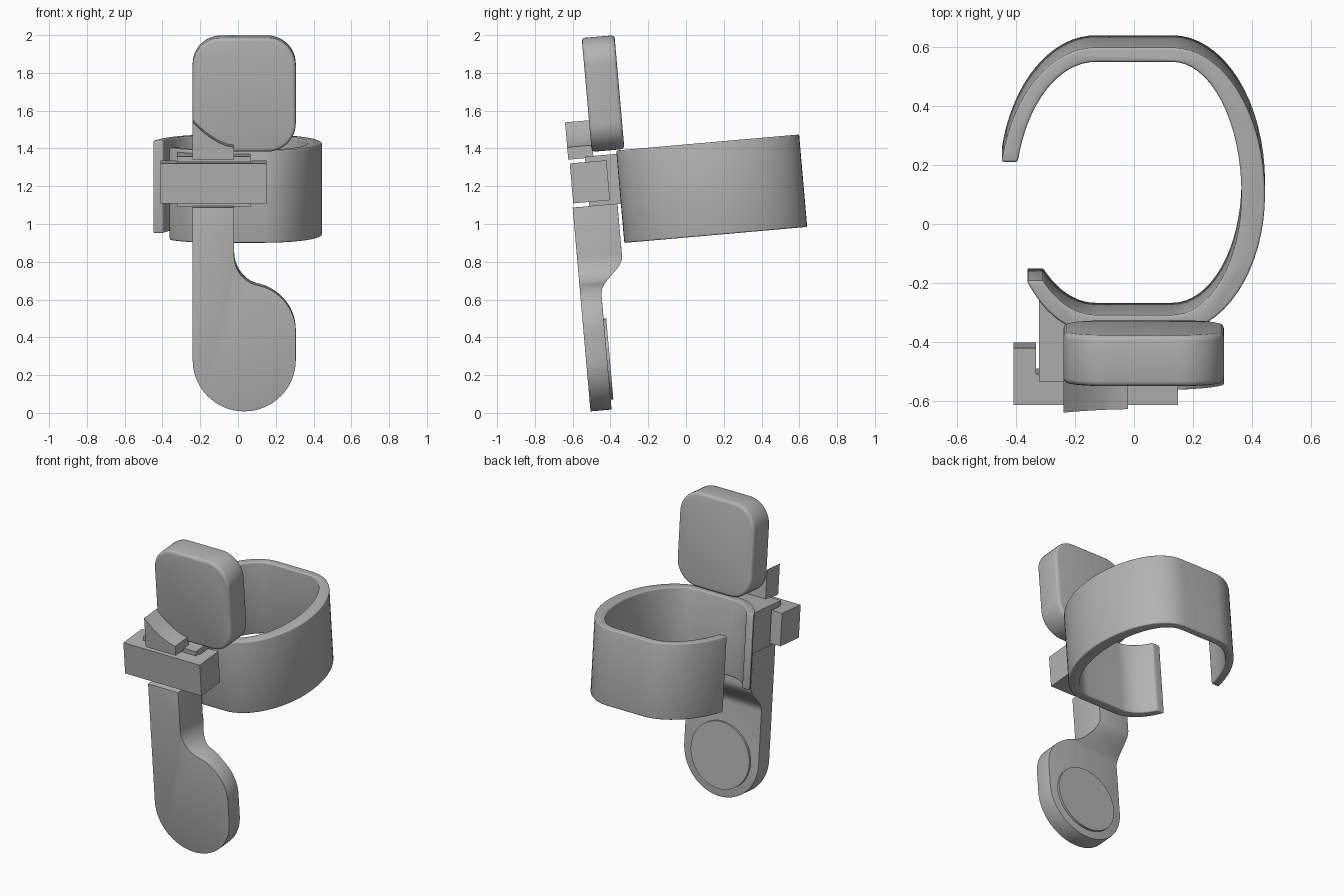
import bpy, bmesh
from math import sin, cos, asin, pi, radians

if "Cube" in bpy.data.objects:
    bpy.data.objects.remove(bpy.data.objects["Cube"])

TILT = radians(5)  # the whole assembly leans about x

grey = bpy.data.materials.new("plain grey")
grey.use_nodes = True
COLOUR = (0.45, 0.45, 0.45, 1)
grey.diffuse_color = COLOUR
grey.node_tree.nodes["Principled BSDF"].inputs["Base Color"].default_value = COLOUR


def arc(cx, cy, rx, ry, start, end, n=16):
    """Points on an elliptical arc, angles in radians."""
    steps = [start + (end - start) * i / n for i in range(n + 1)]
    return [(cx + rx * cos(t), cy + ry * sin(t)) for t in steps]


def prism(name, outline, low, high, axis):
    """Extrude a closed 2D outline along the given axis."""
    place = {"X": lambda a, b, d: (d, a, b),
             "Y": lambda a, b, d: (a, d, b),
             "Z": lambda a, b, d: (a, b, d)}[axis]
    bm = bmesh.new()
    rings = [[bm.verts.new(place(a, b, d)) for a, b in outline] for d in (low, high)]
    bm.faces.new(rings[0])
    bm.faces.new(rings[1])
    n = len(outline)
    for i in range(n):
        j = (i + 1) % n
        bm.faces.new((rings[0][i], rings[0][j], rings[1][j], rings[1][i]))
    bmesh.ops.recalc_face_normals(bm, faces=bm.faces)
    mesh = bpy.data.meshes.new(name)
    bm.to_mesh(mesh)
    bm.free()
    obj = bpy.data.objects.new(name, mesh)
    bpy.context.collection.objects.link(obj)
    mesh.materials.append(grey)
    obj.rotation_euler.x = TILT
    return obj


def activate(obj):
    bpy.ops.object.select_all(action="DESELECT")
    obj.select_set(True)
    bpy.context.view_layer.objects.active = obj


def finish(obj, bevel=0):
    """Round the sharp edges and smooth the curved walls."""
    activate(obj)
    if bevel:
        mod = obj.modifiers.new("rounded edges", "BEVEL")
        mod.width = bevel
        mod.segments = 3
        mod.limit_method = "ANGLE"
        mod.angle_limit = radians(40)
        bpy.ops.object.modifier_apply(modifier=mod.name)
    bpy.ops.object.shade_smooth_by_angle(angle=radians(35))


# Open band: elliptical corners joined by flats at front and back
def band_side(a_back_left, a_right, a_front_left, b_back, b_front):
    x, y = 0.13, 0.225
    first = pi - asin(0.11 / b_back)
    last = -pi + asin(0.295 / b_front)
    return (arc(-x, y, a_back_left, b_back, first, pi / 2)
            + arc(x, y, a_right, b_back, pi / 2, 0)
            + arc(x, y, a_right, b_front, 0, -pi / 2)[1:]
            + arc(-x, y, a_front_left, b_front, -pi / 2, last))


outer = band_side(0.328, 0.315, 0.30, 0.50, 0.472)
inner = band_side(0.273, 0.235, 0.255, 0.451, 0.412)
finish(prism("open_band", outer + inner[::-1], 0.925, 1.416, "Z"), 0.008)

# Upper pad: rounded square plate
R = 0.15
left, right, low, high = -0.24, 0.306, 1.42, 2.025
pad = []
for i, (cx, cz) in enumerate([(right - R, high - R), (left + R, high - R),
                              (left + R, low + R), (right - R, low + R)]):
    pad += arc(cx, cz, R, R, i * pi / 2, (i + 1) * pi / 2, 12)
finish(prism("upper_pad", pad, -0.377, -0.203, "Y"), 0.018)

# Swept wedge in front of the pad
wedge = [(-0.24, 1.39), (-0.24, 1.588), (-0.2, 1.55), (-0.17, 1.525), (-0.14, 1.503),
         (-0.1, 1.48), (-0.06, 1.463), (-0.02, 1.455), (-0.02, 1.39)]
finish(prism("wedge", wedge, -0.504, -0.37, "Y"))

# Slider block, running back to the band wall
slider = [(-0.323, -0.415), (0.066, -0.415), (0.066, -0.22), (-0.2, -0.22),
          (-0.28, -0.15), (-0.323, -0.125)]
finish(prism("slider_block", slider, 1.133, 1.398, "Z"))

# Clamp: front bar with an arm at each end
clamp = [(-0.41, -0.498), (0.15, -0.498), (0.15, -0.303), (0.075, -0.303),
         (0.075, -0.392), (-0.332, -0.392), (-0.332, -0.303), (-0.41, -0.303)]
finish(prism("clamp", clamp, 1.157, 1.369, "Z"))

# Stem and lower paddle: front outline cut by a side profile
outline = ([(-0.24, 1.135)]
           + arc(0.033, 0.325, 0.273, 0.273, pi, 2 * pi, 32)
           + arc(0.056, 0.476, 0.25, 0.25, 0, radians(78))
           + arc(0.14, 0.877, 0.16, 0.16, radians(258), pi)
           + [(-0.02, 1.135)])
paddle = prism("stem_and_paddle", outline, -0.503, -0.2, "Y")
step = [(-0.328 - 0.063 * cos(pi * i / 12), 0.667 + 0.19 * i / 12) for i in range(13)]
side = [(-0.6, 0), (-0.391, 0)] + step + [(-0.265, 1.3), (-0.6, 1.3)]
cutter = prism("side_cutter", side, -0.5, 0.5, "X")
cutter.hide_render = True
activate(paddle)
cut = paddle.modifiers.new("side profile", "BOOLEAN")
cut.operation = "INTERSECT"
cut.solver = "EXACT"
cut.object = cutter
bpy.context.view_layer.update()
bpy.ops.object.modifier_apply(modifier=cut.name)
bpy.data.objects.remove(cutter)
finish(paddle, 0.01)

# Round disc on the back of the paddle
disc = arc(0.033, 0.32, 0.215, 0.215, 0, 2 * pi, 48)[:-1]
finish(prism("paddle_disc", disc, -0.4, -0.377, "Y"))
